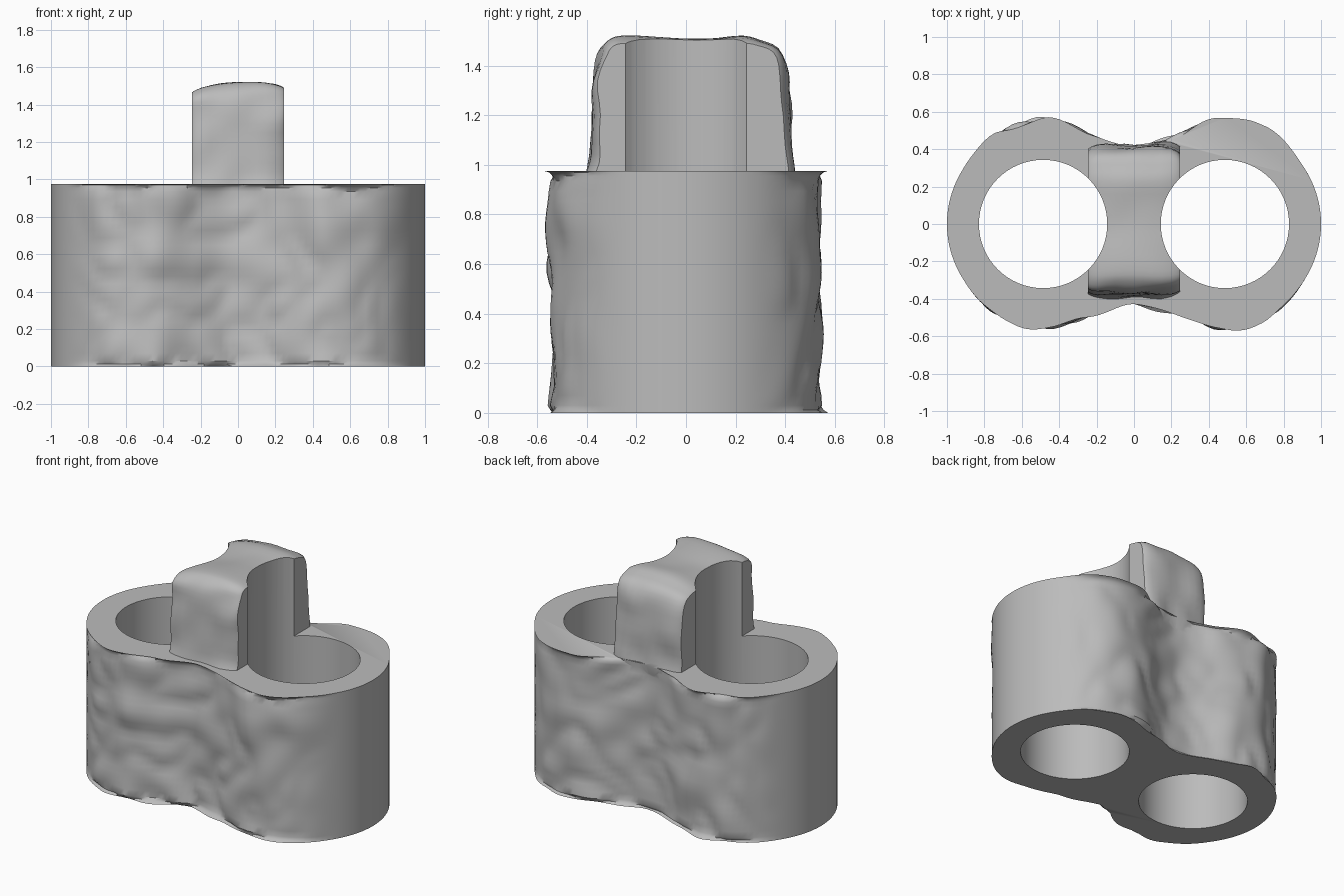
import bpy, bmesh, math
from mathutils import Vector, noise

if "Cube" in bpy.data.objects:
    bpy.data.objects.remove(bpy.data.objects["Cube"])

stone = bpy.data.materials.new("stone grey")
stone.use_nodes = True
GREY = (0.5, 0.5, 0.5, 1)
stone.diffuse_color = GREY
stone.node_tree.nodes["Principled BSDF"].inputs["Base Color"].default_value = GREY

CENTRE, RIM, BORE = 0.486, 0.514, 0.343
HEIGHT = 0.975


def loft(name, rings):
    """Skin closed rings of points and cap both ends."""
    bm = bmesh.new()
    loops = [[bm.verts.new(p) for p in ring] for ring in rings]
    n = len(loops[0])
    for a, b in zip(loops, loops[1:]):
        for i in range(n):
            j = (i + 1) % n
            bm.faces.new((a[i], a[j], b[j], b[i]))
    bm.faces.new(loops[0])
    bm.faces.new(loops[-1])
    bmesh.ops.recalc_face_normals(bm, faces=bm.faces)
    mesh = bpy.data.meshes.new(name)
    bm.to_mesh(mesh)
    bm.free()
    mesh.materials.append(stone)
    obj = bpy.data.objects.new(name, mesh)
    bpy.context.collection.objects.link(obj)
    return obj


def lumps(x, y, z, scale=5.0):
    return noise.noise(Vector((x, y, z)) * scale)


def outline():
    """Figure-eight outline: two round ends joined by a narrow waist."""
    quarter = []
    for i in range(25):
        a = math.pi / 2 * i / 24
        quarter.append((CENTRE + RIM * math.cos(a), 0.53 * math.sin(a)))
    for i in range(1, 17):
        x = CENTRE * (1 - i / 16)
        quarter.append((x, 0.40 + 0.065 * (1 - math.cos(math.pi * x / CENTRE))))
    half = quarter + [(-x, y) for x, y in reversed(quarter[:-1])]
    return half + [(x, -y) for x, y in reversed(half[1:-1])]


# Body: smooth round ends, worn and lumpy front and back
def body_ring(z, inset):
    ring = []
    for x, y in outline():
        worn = min(1, max(0, (0.92 - abs(x)) / 0.2))
        shift = worn * (0.045 * lumps(x, y, z, 4.5) + 0.006 - inset)
        ring.append((x, y + math.copysign(shift, y), z))
    return ring


steps = 22
levels = [(0, 0.03), (0.012, 0.012)]
levels += [(0.03 + (HEIGHT - 0.07) * i / steps, 0) for i in range(steps + 1)]
levels += [(HEIGHT - 0.02, 0.007), (HEIGHT - 0.006, 0.018), (HEIGHT, 0.035)]
body = loft("double_ring_body", [body_ring(z, inset) for z, inset in levels])

# Post: rounded side profile swept from left to right
SIDE = [(-0.40, 0.97), (-0.385, 1.04), (-0.38, 1.2), (-0.375, 1.34), (-0.355, 1.45),
        (-0.31, 1.505), (-0.25, 1.522), (-0.12, 1.515), (0, 1.507), (0.12, 1.513),
        (0.23, 1.522), (0.30, 1.505), (0.365, 1.47), (0.40, 1.37), (0.415, 1.25),
        (0.42, 1.08), (0.43, 0.97)]


def smooth_path(points, parts=3):
    path = []
    for i in range(len(points) - 1):
        p0, p1, p2, p3 = (Vector(points[min(max(k, 0), len(points) - 1)])
                          for k in range(i - 1, i + 3))
        for s in range(parts):
            t = s / parts
            path.append((2 * p1 + (p2 - p0) * t + (2 * p0 - 5 * p1 + 4 * p2 - p3) * t**2
                         + (3 * p1 - p0 - 3 * p2 + p3) * t**3) / 2)
    return path + [Vector(points[-1])]


def post_ring(u):
    x = 0.245 * u
    edge = abs(u) ** 8
    ring = [(x, -0.3, 0.6)]
    for y, z in smooth_path(SIDE):
        rise = max(0, z - 1.4) / 0.12
        wobble = 0.025 * lumps(x + 3, y, z, 6)
        out = math.copysign(min(1, abs(y) / 0.35) ** 4, y)
        drop = rise * (0.03 * (u - 0.2) ** 2 + 0.012 * edge)
        ring.append((x, y + out * (wobble - 0.025 * edge), z - drop + 0.2 * wobble * rise))
    return ring + [(x, 0.3, 0.6)]


stations = [-1, -0.97, -0.92] + [i / 10 for i in range(-8, 9, 2)] + [0.92, 0.97, 1]
post = loft("centre_post", [post_ring(u) for u in stations])


# Fuse the post, then bore the two holes through body and post flanks
def cut(target, tool, operation):
    mod = target.modifiers.new(tool.name, "BOOLEAN")
    mod.operation, mod.object, mod.solver = operation, tool, "EXACT"
    bpy.ops.object.select_all(action="DESELECT")
    bpy.context.view_layer.objects.active = target
    target.select_set(True)
    bpy.ops.object.modifier_apply(modifier=mod.name)
    bpy.data.objects.remove(tool)


cut(body, post, "UNION")
for name, side in (("left_bore", 1), ("right_bore", -1)):
    circle = [(side * CENTRE + BORE * math.cos(math.tau * i / 64),
               BORE * math.sin(math.tau * i / 64)) for i in range(64)]
    bore = loft(name, [[(x, y, z) for x, y in circle] for z in (-0.2, 1.8)])
    bore.hide_render = True
    cut(body, bore, "DIFFERENCE")

body.select_set(True)
bpy.ops.object.shade_smooth_by_angle(angle=math.radians(35))
